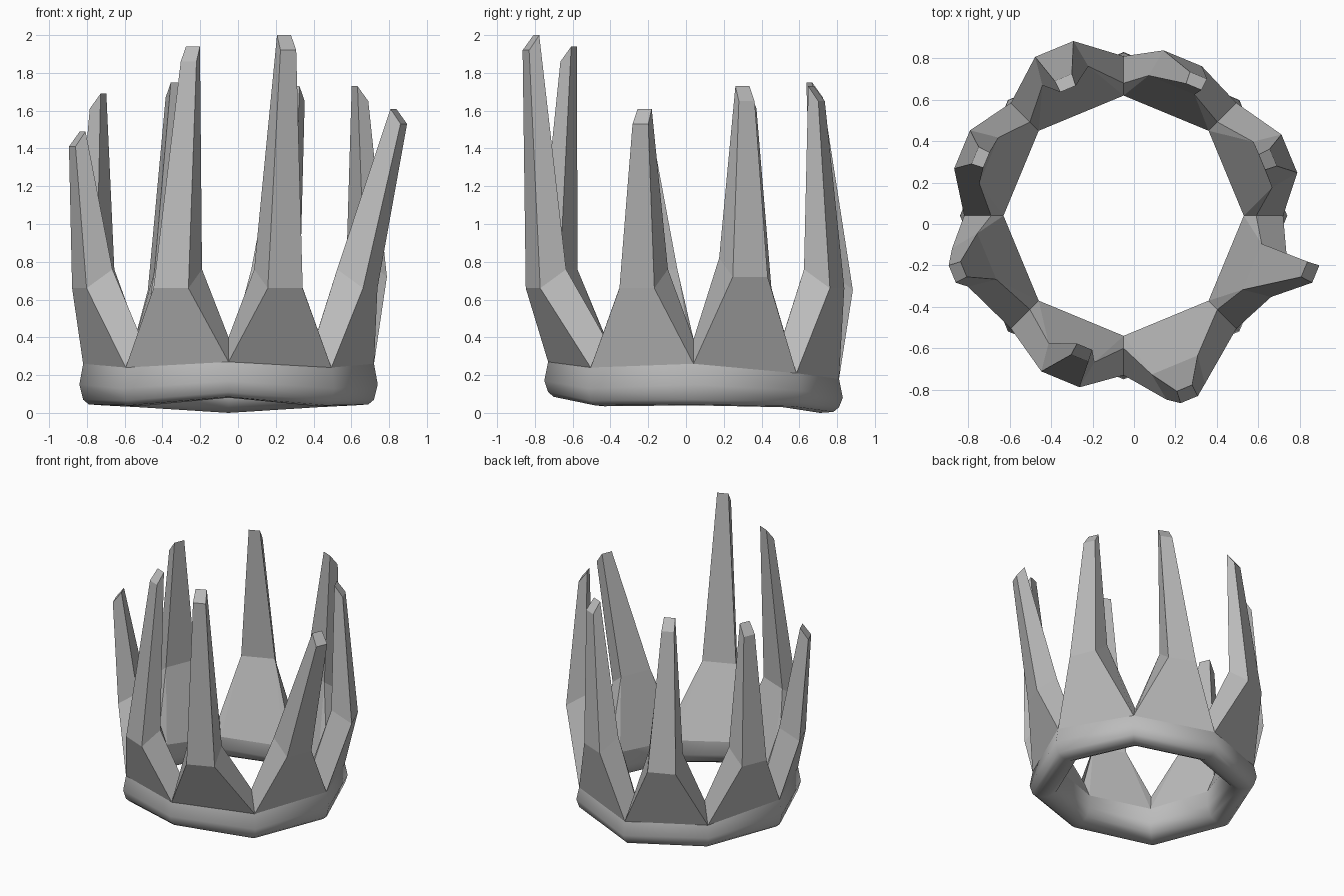
import bpy, bmesh, math
from mathutils import Vector

if "Cube" in bpy.data.objects:
    bpy.data.objects.remove(bpy.data.objects["Cube"])

grey = bpy.data.materials.new("plain grey")
grey.use_nodes = True
grey.diffuse_color = (0.5, 0.5, 0.5, 1)
grey.node_tree.nodes["Principled BSDF"].inputs["Base Color"].default_value = (0.5, 0.5, 0.5, 1)

CENTRE = Vector((-0.05, 0.04, 0))
UP = Vector((0, 0, 1))
# Height of the band's upper edge, ridge and foot at the corners, front to back
HEIGHTS = [(0.27, 0.17, 0.09), (0.24, 0.13, 0.045), (0.26, 0.15, 0.05),
           (0.21, 0.12, 0.04), (0.18, 0.08, 0.01)]


def corner(i, radius, z):
    a = math.radians(45 * i - 90)
    return CENTRE + Vector((radius * math.cos(a), radius * math.sin(a), z))


def heights(i):
    i %= 8
    return HEIGHTS[min(i, 8 - i)]


def make_object(name, bm):
    bmesh.ops.recalc_face_normals(bm, faces=bm.faces)
    mesh = bpy.data.meshes.new(name)
    bm.to_mesh(mesh)
    bm.free()
    mesh.materials.append(grey)
    ob = bpy.data.objects.new(name, mesh)
    bpy.context.collection.objects.link(ob)
    return ob


# Band: a rounded section swept around the eight corners
bm = bmesh.new()
rings = []
for i in range(8):
    top, ridge, foot = heights(i)
    section = [(0.77, top), (0.79, ridge), (0.77, foot + 0.02), (0.74, foot - 0.005),
               (0.67, foot - 0.01), (0.61, foot + 0.02), (0.58, ridge), (0.58, top)]
    rings.append([bm.verts.new(corner(i, r, z)) for r, z in section])
for i in range(8):
    a, b = rings[i], rings[(i + 1) % 8]
    for k in range(len(a) - 1):
        bm.faces.new((a[k], b[k], b[k + 1], a[k + 1]))
band = make_object("band", bm)
bpy.context.view_layer.objects.active = band
band.select_set(True)
bpy.ops.object.shade_smooth_by_angle(angle=math.radians(55))


def make_spike(i, name, shoulder, tip):
    """Wide foot between two corners, a shoulder, then a tapering shaft."""
    bm = bmesh.new()
    a = math.radians(45 * i - 67.5)
    out = Vector((math.cos(a), math.sin(a), 0))
    side = Vector((-out.y, out.x, 0))
    shoulder, tip = Vector(shoulder), Vector(tip)

    def pair(middle, half):
        return [bm.verts.new(middle - side * half), bm.verts.new(middle + side * half)]

    outer, inner, valley = [], [], []
    for j in (i, i + 1):
        z = heights(j)[0]
        outer.append(bm.verts.new(corner(j, 0.77, z)))
        inner.append(bm.verts.new(corner(j, 0.58, z)))
        valley.append(bm.verts.new(corner(j, 0.64, z + 0.13)))
    s_out = pair(shoulder, 0.1)
    s_in = pair(shoulder - out * 0.14 + UP * 0.1, 0.12)
    t_out = pair(tip + out * 0.03 - UP * 0.04, 0.045)
    t_in = pair(tip - out * 0.03 + UP * 0.04, 0.04)

    # Outer and inner faces
    for low, mid, high in ((outer, s_out, t_out), (inner, s_in, t_in)):
        bm.faces.new((low[0], low[1], mid[1], mid[0]))
        bm.faces.new((mid[0], mid[1], high[1], high[0]))
    # Flanks
    for k in (0, 1):
        bm.faces.new((outer[k], s_out[k], s_in[k], valley[k]))
        bm.faces.new((valley[k], s_in[k], inner[k]))
        bm.faces.new((s_out[k], t_out[k], t_in[k], s_in[k]))
    bm.faces.new((t_out[0], t_out[1], t_in[1], t_in[0]))
    make_object(name, bm)


# Spikes: outer shoulder and tip of each, counter-clockwise from the front
SPIKES = [
    ("front_left_spike", (0.25, -0.81, 0.66), (0.255, -0.82, 1.96)),
    ("left_front_spike", (0.70, -0.26, 0.66), (0.85, -0.23, 1.57)),
    ("left_back_spike", (0.75, 0.34, 0.72), (0.645, 0.31, 1.69)),
    ("back_left_spike", (0.235, 0.80, 0.66), (0.30, 0.69, 1.69)),
    ("back_right_spike", (-0.385, 0.845, 0.65), (-0.33, 0.68, 1.71)),
    ("right_back_spike", (-0.83, 0.36, 0.66), (-0.74, 0.32, 1.65)),
    ("right_front_spike", (-0.84, -0.21, 0.66), (-0.85, -0.23, 1.45)),
    ("front_right_spike", (-0.355, -0.75, 0.66), (-0.25, -0.62, 1.90)),
]
for i, (name, shoulder, tip) in enumerate(SPIKES):
    make_spike(i, name, shoulder, tip)
